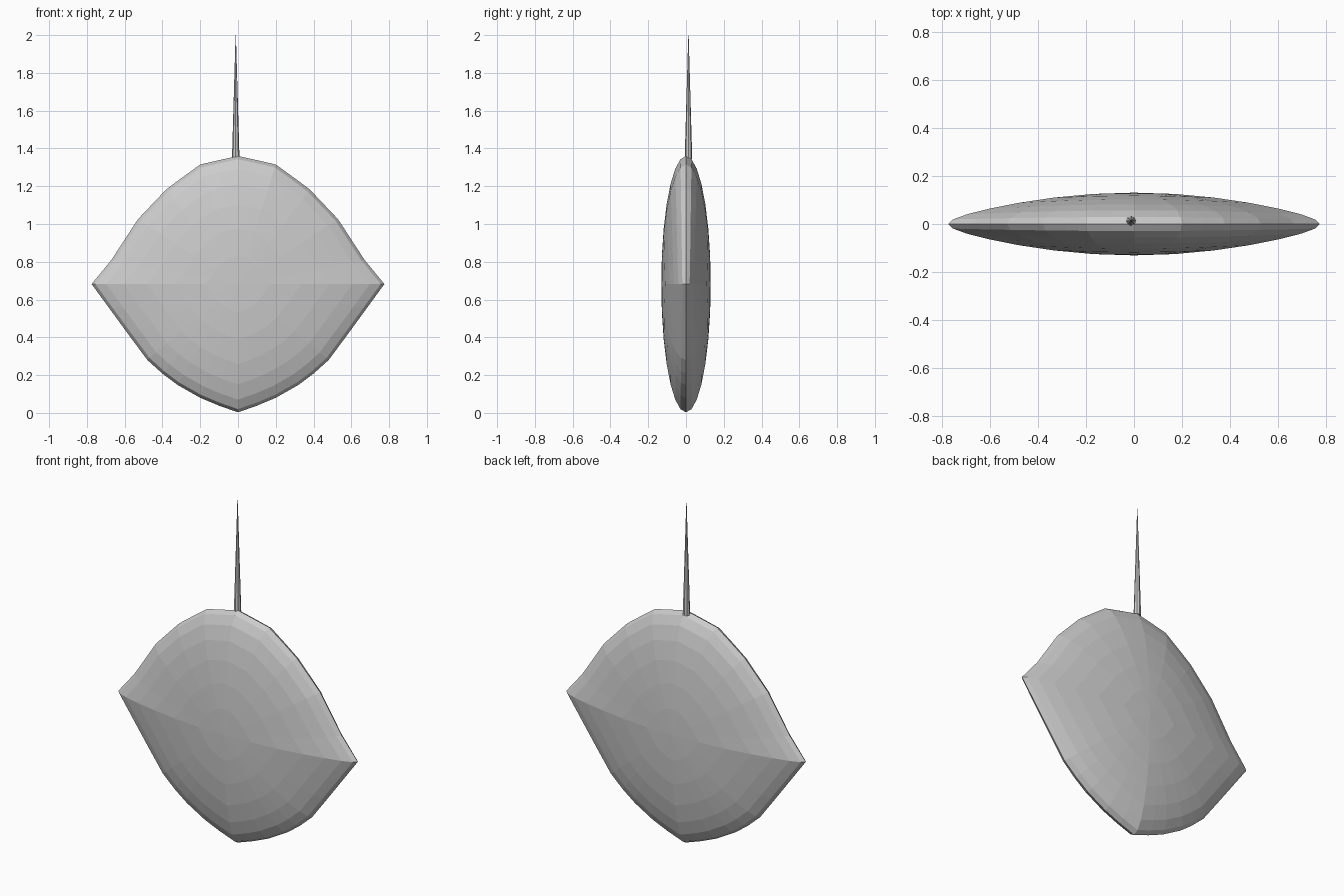
import bpy, bmesh, math

if "Cube" in bpy.data.objects:
    bpy.data.objects.remove(bpy.data.objects["Cube"])

# Half outline of the flat body (x, z), bottom to top
HALF = [(0, 0.003), (0.1, 0.038), (0.2, 0.08), (0.32, 0.148), (0.4, 0.208), (0.48, 0.28),
        (0.58, 0.415), (0.68, 0.552), (0.775, 0.682), (0.67, 0.81), (0.53, 1.025),
        (0.38, 1.183), (0.29, 1.25), (0.2, 1.315), (0.1, 1.338), (0, 1.36)]
OUTLINE = HALF + [(-x, z) for x, z in HALF[-2:0:-1]]
CZ, THICK, RINGS = 0.682, 0.131, 7


def add_object(name, bm):
    bmesh.ops.recalc_face_normals(bm, faces=bm.faces)
    mesh = bpy.data.meshes.new(name)
    bm.to_mesh(mesh)
    bm.free()
    ob = bpy.data.objects.new(name, mesh)
    bpy.context.collection.objects.link(ob)
    return ob


# Lens-shaped body: concentric rings shrink from the rim to each face centre
bm = bmesh.new()
n = len(OUTLINE)


def ring(a, side):
    s, c = math.sin(a), math.cos(a)
    return [bm.verts.new((x * s, side * THICK * c * (1 - 0.6 * (x * s) ** 2),
                          CZ + (z - CZ) * s)) for x, z in OUTLINE]


rim = ring(math.pi / 2, 1)
for side in (-1, 1):
    outer = rim
    for k in range(RINGS - 1, 0, -1):
        inner = ring(math.pi / 2 * k / RINGS, side)
        for i in range(n):
            j = (i + 1) % n
            bm.faces.new((outer[i], outer[j], inner[j], inner[i]))
        outer = inner
    centre = bm.verts.new((0, side * THICK, CZ))
    for i in range(n):
        bm.faces.new((outer[i], outer[(i + 1) % n], centre))
add_object("body", bm)

# Thin tapering tail
bm = bmesh.new()
bmesh.ops.create_cone(bm, cap_ends=True, segments=8, radius1=0.02, radius2=0.001, depth=0.655)
tail = add_object("tail", bm)
tail.location = (-0.012, 0.013, 1.345 + 0.655 / 2)
